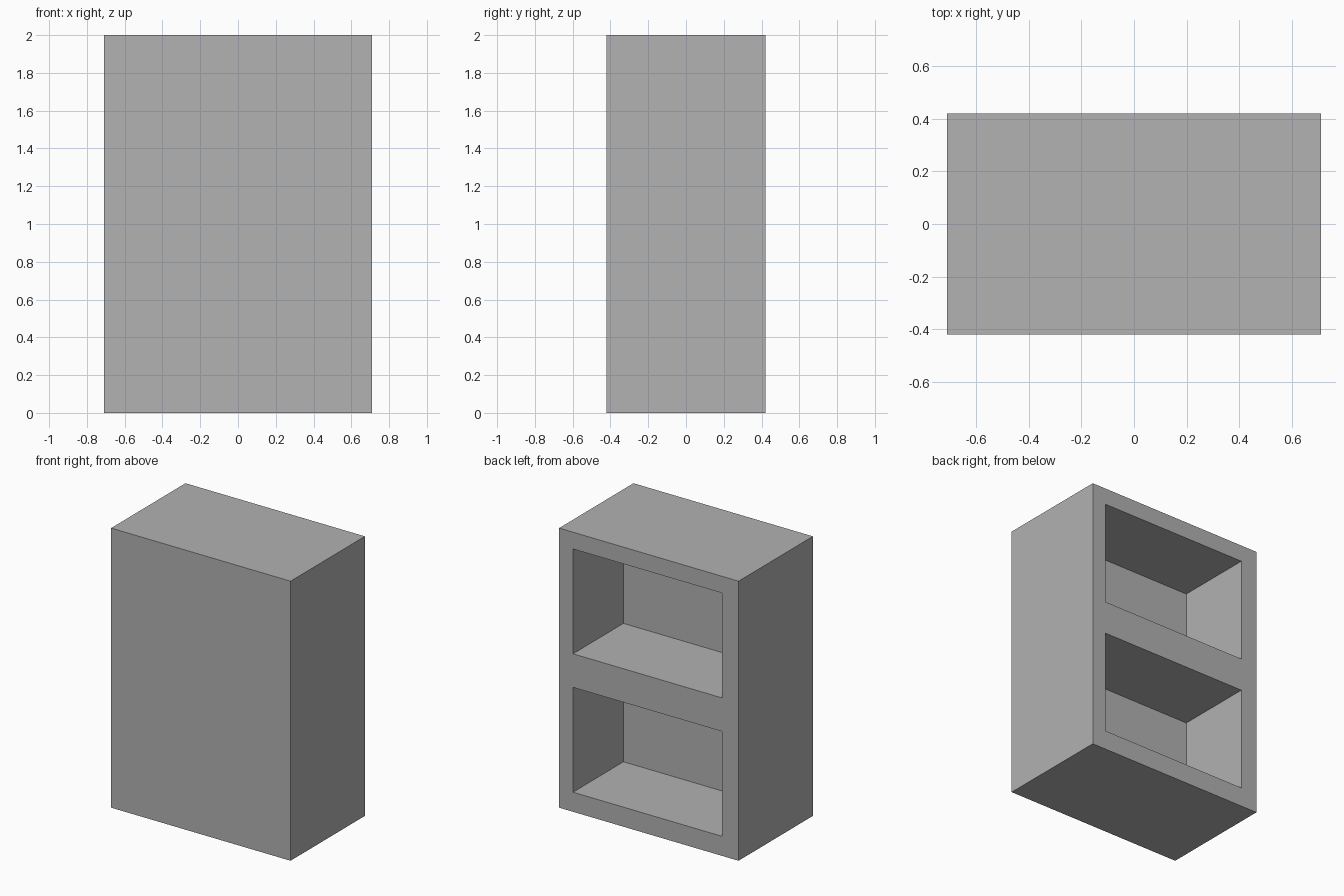
import bpy

default = bpy.data.objects.get("Cube")
if default:
    bpy.data.objects.remove(default, do_unlink=True)

WIDTH, DEPTH, HEIGHT = 1.42, 0.84, 2.0
BACK = DEPTH / 2

# One plain grey for the whole cabinet
grey = bpy.data.materials.new("plain_grey")
grey.use_nodes = True
colour = (0.445, 0.445, 0.445, 1)
grey.diffuse_color = colour
grey.node_tree.nodes["Principled BSDF"].inputs["Base Color"].default_value = colour


def box(name, low, high):
    """Add a box spanning two opposite corners."""
    centre = [(a + b) / 2 for a, b in zip(low, high)]
    bpy.ops.mesh.primitive_cube_add(size=1, location=centre)
    obj = bpy.context.object
    obj.name = name
    obj.scale = [b - a for a, b in zip(low, high)]
    bpy.ops.object.transform_apply(location=True, rotation=False, scale=True)
    obj.data.materials.append(grey)
    return obj


# Solid cabinet body
body = box("cabinet_body", (-WIDTH / 2, -BACK, 0), (WIDTH / 2, BACK, HEIGHT))

# Two compartments, open at the back
for label, floor in (("lower", 0.14), ("upper", 1.13)):
    cutter = box(label + "_compartment_cutter",
                 (-0.58, -0.15, floor), (0.60, BACK + 0.1, floor + 0.75))
    cutter.hide_render = True
    bpy.context.view_layer.objects.active = body
    cut = body.modifiers.new(label + "_compartment", "BOOLEAN")
    cut.operation = "DIFFERENCE"
    cut.solver = "EXACT"
    cut.object = cutter
    bpy.ops.object.modifier_apply(modifier=cut.name)
    bpy.data.objects.remove(cutter, do_unlink=True)
